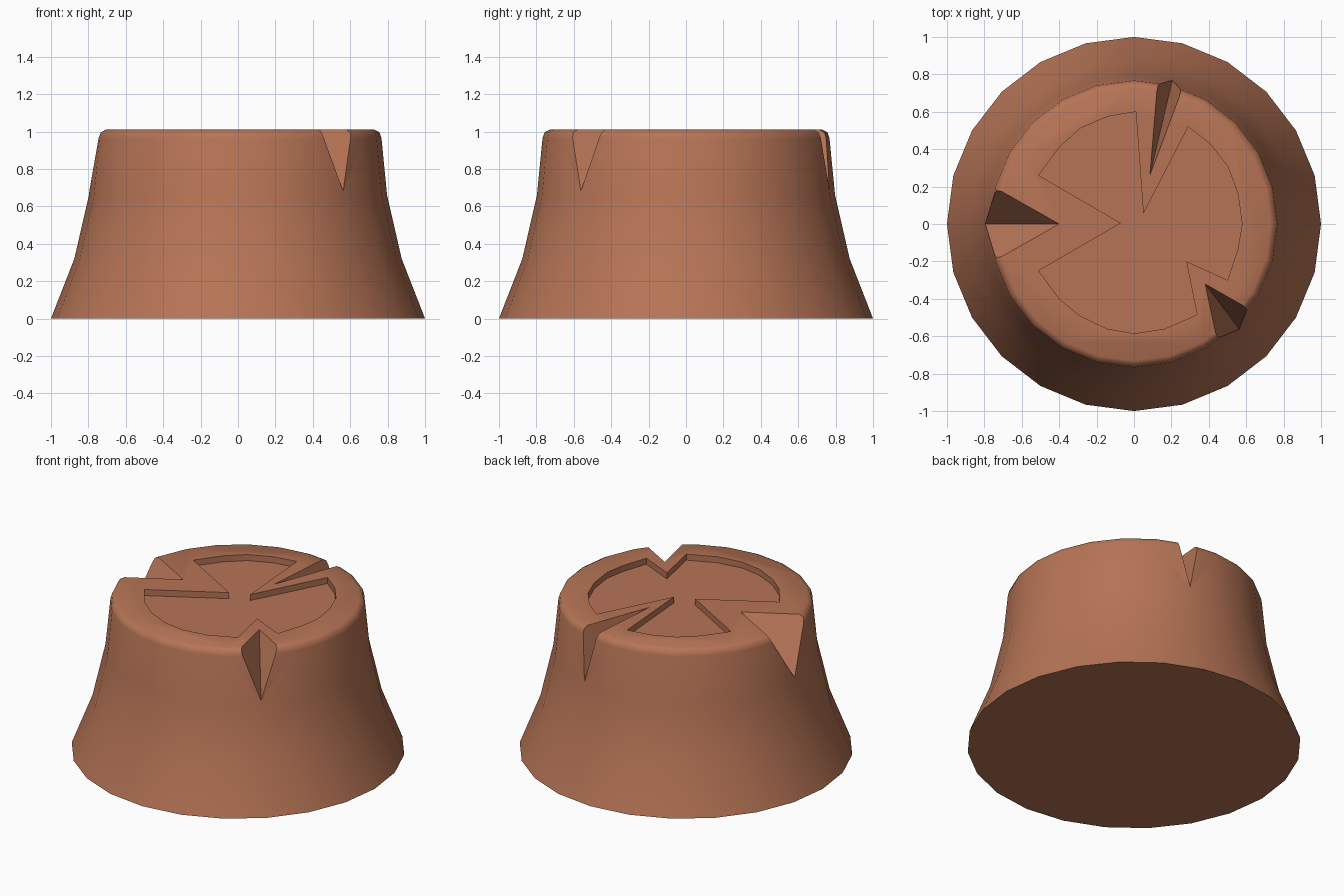
import bpy, bmesh, math
from mathutils import Vector

if "Cube" in bpy.data.objects:
    bpy.data.objects.remove(bpy.data.objects["Cube"])

TOP = 1.01

bark = bpy.data.materials.new("reddish_brown_wood")
bark.diffuse_color = (0.47, 0.175, 0.092, 1)
bark.use_nodes = True
bark.node_tree.nodes["Principled BSDF"].inputs["Base Color"].default_value = bark.diffuse_color


def make_object(name, bm):
    bmesh.ops.recalc_face_normals(bm, faces=bm.faces)
    mesh = bpy.data.meshes.new(name)
    bm.to_mesh(mesh)
    bm.free()
    obj = bpy.data.objects.new(name, mesh)
    bpy.context.collection.objects.link(obj)
    return obj


# Flared 24-sided stump with a rounded rim
def stump_body(profile, sides=24):
    bm = bmesh.new()
    rings = []
    for r, z in profile:
        rings.append([bm.verts.new((r * math.cos(math.tau * i / sides),
                                    r * math.sin(math.tau * i / sides), z))
                      for i in range(sides)])
    for a, b in zip(rings, rings[1:]):
        for i in range(sides):
            j = (i + 1) % sides
            bm.faces.new((a[i], a[j], b[j], b[i]))
    bm.faces.new(rings[0][::-1])
    bm.faces.new(rings[-1])
    return make_object("tree_stump", bm)


# Wedge cutter: inner tip, two rim corners, and the low outer end of the crease
def notch_cutter(tip, side_a, side_b, low):
    a, c, d = (Vector((*p, TOP)) for p in (tip, side_a, side_b))
    b = Vector(low)
    out = (b - a) * 0.5
    a2, c2, d2 = (b + (p - b) * 1.25 for p in (a, c, d))
    bm = bmesh.new()
    for p in (a2, c2, d2, b + out, c2 + out, d2 + out):
        bm.verts.new(p)
    bmesh.ops.convex_hull(bm, input=bm.verts)
    return make_object("notch_cutter", bm)


# Shallow recess cutter for the cut face, with V-shaped gaps beside the notches
def recess_cutter(outline, depth=0.04):
    bm = bmesh.new()
    face = bm.faces.new([bm.verts.new((x, y, TOP - depth)) for x, y in outline])
    ext = bmesh.ops.extrude_face_region(bm, geom=[face], use_keep_orig=True)
    for v in ext["geom"]:
        if isinstance(v, bmesh.types.BMVert):
            v.co.z = TOP + 0.1
    return make_object("recess_cutter", bm)


stump = stump_body([(1.0, 0), (0.875, 0.32), (0.797, 0.66), (0.767, 0.965),
                    (0.757, 0.995), (0.73, TOP)])
stump.data.materials.append(bark)

cutters = [
    notch_cutter((-0.40, 0), (-0.735, 0.19), (-0.735, -0.19), (-0.797, 0, 0.68)),
    notch_cutter((0.38, -0.32), (0.60, -0.445), (0.44, -0.60), (0.563, -0.563, 0.68)),
    notch_cutter((0.085, 0.26), (0.125, 0.745), (0.255, 0.715), (0.205, 0.768, 0.68)),
    recess_cutter([
        (0.01, 0.60), (-0.14, 0.575), (-0.29, 0.51), (-0.40, 0.41), (-0.51, 0.26),
        (-0.07, 0.005),
        (-0.51, -0.25), (-0.40, -0.40), (-0.29, -0.49), (-0.145, -0.56), (0, -0.585),
        (0.165, -0.56), (0.337, -0.485),
        (0.28, -0.20),
        (0.50, -0.30), (0.555, -0.135), (0.578, 0), (0.555, 0.165), (0.50, 0.31),
        (0.405, 0.43), (0.29, 0.52),
        (0.05, 0.055)]),
]

# Cut everything into the stump
bpy.context.view_layer.objects.active = stump
stump.select_set(True)
for cutter in cutters:
    cutter.hide_render = True
    mod = stump.modifiers.new("cut", 'BOOLEAN')
    mod.operation = 'DIFFERENCE'
    mod.solver = 'EXACT'
    mod.object = cutter
    bpy.ops.object.modifier_apply(modifier=mod.name)
    bpy.data.objects.remove(cutter, do_unlink=True)

bpy.ops.object.shade_smooth_by_angle(angle=math.radians(48))
